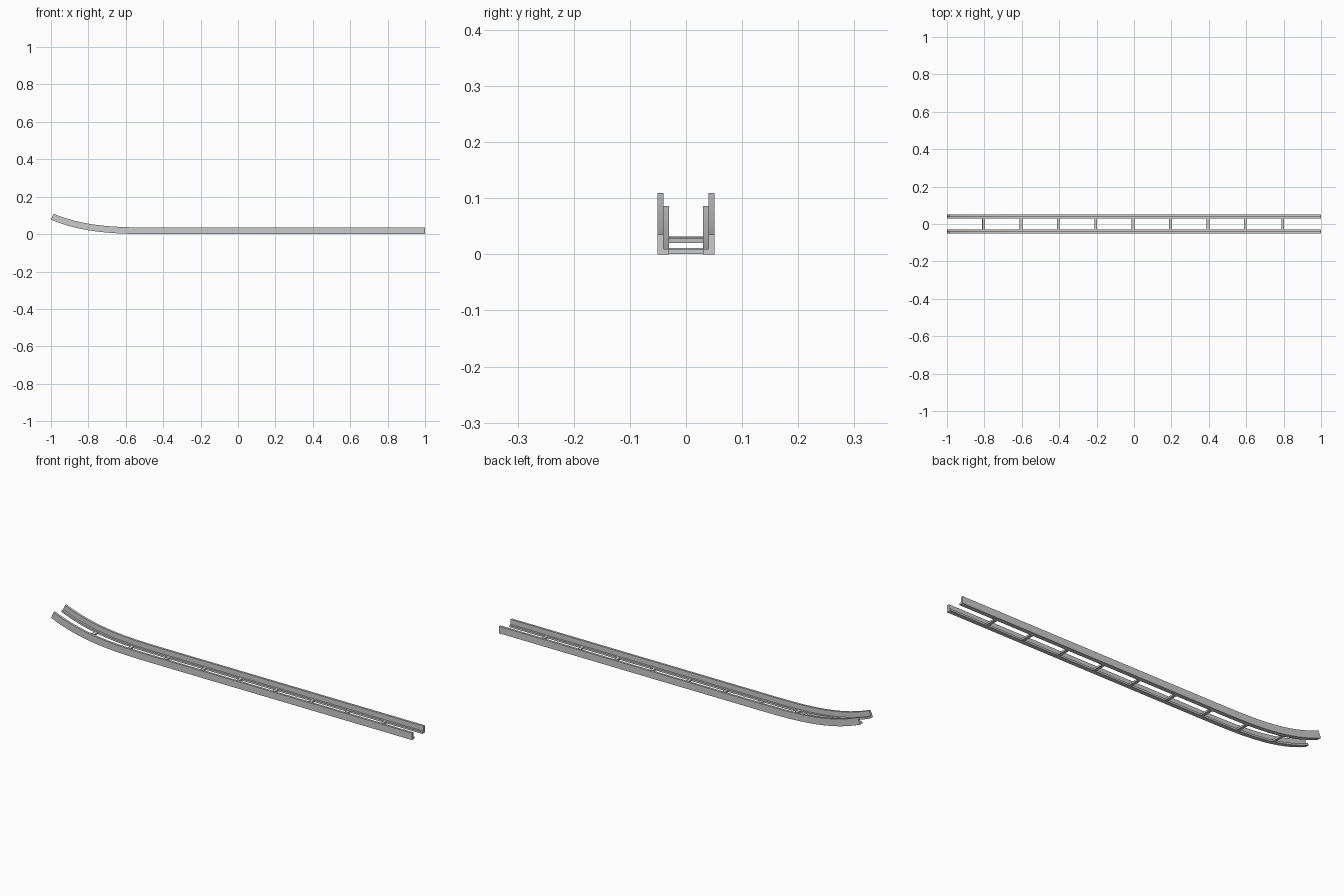
import bpy, bmesh, math

if "Cube" in bpy.data.objects:
    bpy.data.objects.remove(bpy.data.objects["Cube"])

START, LENGTH, RISE, POWER = -0.4, 0.6, 0.077, 3.28

def path(x):
    """Height and slope of the track underside at x."""
    t = max(0.0, (START - x) / LENGTH)
    return RISE * t ** POWER, -RISE * POWER / LENGTH * t ** (POWER - 1)

def sweep(name, profile, stations):
    """Sweep a closed (y, height) profile along the track path."""
    bm = bmesh.new()
    rings = []
    for x in stations:
        z, slope = path(x)
        a = math.atan(slope)
        rings.append([bm.verts.new((x - h * math.sin(a), y, z + h * math.cos(a)))
                      for y, h in profile])
    n = len(profile)
    for r0, r1 in zip(rings, rings[1:]):
        for i in range(n):
            j = (i + 1) % n
            bm.faces.new((r0[i], r0[j], r1[j], r1[i]))
    bm.faces.new(rings[0])
    bm.faces.new(rings[-1][::-1])
    bmesh.ops.recalc_face_normals(bm, faces=bm.faces)
    mesh = bpy.data.meshes.new(name)
    bm.to_mesh(mesh)
    bm.free()
    obj = bpy.data.objects.new(name, mesh)
    bpy.context.collection.objects.link(obj)
    return obj

# L-section rails: outer upright with an inward bottom flange
stations = [-1 + LENGTH * i / 20 for i in range(21)] + [1.0]
for side, label in ((1, "back"), (-1, "front")):
    section = [(0.03, 0), (0.051, 0), (0.051, 0.035),
               (0.04, 0.035), (0.04, 0.0095), (0.03, 0.0095)]
    rail = sweep(label + "_rail", [(side * y, h) for y, h in section], stations)
    bpy.ops.object.select_all(action='DESELECT')
    rail.select_set(True)
    bpy.context.view_layer.objects.active = rail
    bpy.ops.object.shade_smooth_by_angle(angle=math.radians(30))

# Cross ties between the flanges, following the curve
for i in range(9):
    x = -0.805 + 0.2 * i
    sweep(f"cross_tie_{i + 1}",
          [(-0.0305, 0.0005), (0.0305, 0.0005), (0.0305, 0.009), (-0.0305, 0.009)],
          [x - 0.0075, x + 0.0075])
